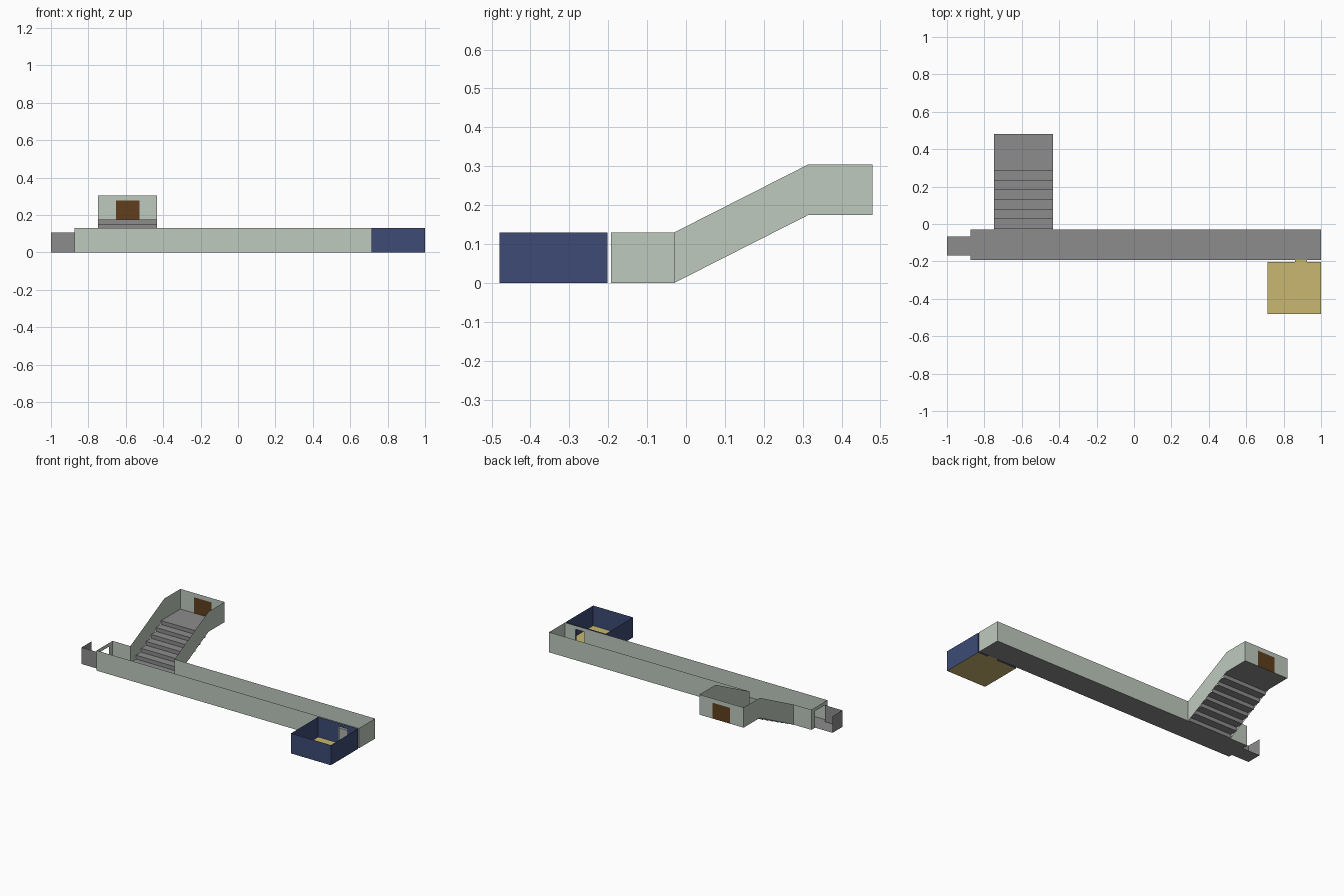
import bpy

if "Cube" in bpy.data.objects:
    bpy.data.objects.remove(bpy.data.objects["Cube"])


def material(name, rgb):
    m = bpy.data.materials.new(name)
    lin = [((c / 255 + 0.055) / 1.055) ** 2.4 for c in rgb]
    m.diffuse_color = (*lin, 1)
    m.use_nodes = True
    m.node_tree.nodes["Principled BSDF"].inputs["Base Color"].default_value = m.diffuse_color
    return m


GREEN = material("pale green wall", (190, 202, 190))
GREY = material("grey floor", (140, 140, 140))
NAVY = material("navy wall", (61, 75, 117))
SAND = material("sand floor", (201, 183, 112))
BROWN = material("brown door", (96, 62, 30))


def sheet(name, verts, faces, mats, indices=None):
    me = bpy.data.meshes.new(name)
    me.from_pydata(verts, [], faces)
    for m in mats:
        me.materials.append(m)
    for i, k in enumerate(indices or []):
        me.polygons[i].material_index = k
    ob = bpy.data.objects.new(name, me)
    bpy.context.collection.objects.link(ob)
    return ob


def floor(name, x0, x1, y0, y1, z, mat):
    sheet(name, [(x0, y0, z), (x1, y0, z), (x1, y1, z), (x0, y1, z)], [(0, 1, 2, 3)], [mat])


def wall(name, axis, at, a0, a1, z0, z1, mat, door=None, fill=None):
    """Upright sheet along x or y; door = (start, end, top) is left open or filled."""
    us = [a0, *(door[:2] if door else ()), a1]
    zs = [z0, *(door[2:] if door else ()), z1]
    n = len(us)
    verts = [(u, at, z) if axis == "x" else (at, u, z) for z in zs for u in us]
    faces, idx = [], []
    for j in range(len(zs) - 1):
        for i in range(n - 1):
            is_door = door and i == 1 and j == 0
            if is_door and not fill:
                continue
            k = j * n + i
            faces.append((k, k + 1, k + n + 1, k + n))
            idx.append(1 if is_door else 0)
    sheet(name, verts, faces, [mat, fill] if fill else [mat], idx)


H = 0.13          # wall height
DOOR_H = 0.107    # doorway height
XL, XR = -0.875, 1.0
YF, YB = -0.193, -0.03
SL, SR = -0.748, -0.432   # stair sides
RL, RF, RB = 0.715, -0.48, -0.202  # side room
DL, DR = 0.86, 0.924      # side room doorway

# corridor
floor("corridor_floor", XL, XR, YF, YB, 0, GREY)
wall("corridor_front_wall", "x", YF, XL, XR, 0, H, GREEN, (DL, DR, DOOR_H))
wall("corridor_back_wall_short", "x", YB, XL, SL, 0, H, GREEN)
wall("corridor_back_wall_long", "x", YB, SR, XR, 0, H, GREEN)
wall("corridor_right_wall", "y", XR, YF, YB, 0, H, GREEN)
wall("corridor_left_wall", "y", XL, YF, YB, 0, H, GREEN, (-0.168, -0.068, DOOR_H))

# end alcove, open at the back
floor("alcove_floor", -1, XL, -0.168, -0.068, 0, GREY)
wall("alcove_front_wall", "x", -0.168, -1, XL, 0, DOOR_H, GREY)
wall("alcove_end_wall", "y", -1, -0.168, -0.068, 0, DOOR_H, GREY)

# side room
floor("room_floor", RL, XR, RF, RB, 0, SAND)
wall("room_front_wall", "x", RF, RL, XR, 0, H, NAVY)
wall("room_back_wall", "x", RB, RL, XR, 0, H, NAVY, (DL, DR, DOOR_H))
wall("room_left_wall", "y", RL, RF, RB, 0, H, NAVY)
wall("room_right_wall", "y", XR, RF, RB, 0, H, NAVY)
floor("room_threshold", DL, DR, RB, YF, 0, SAND)

# stairs and landing as one folded strip
STEPS, TOP, END = 7, 0.175, 0.48
profile = [(YB, 0)]
for i in range(STEPS):
    y = -0.025 + 0.0515 * i
    profile += [(y, TOP * i / STEPS), (y, TOP * (i + 1) / STEPS)]
profile.append((END, TOP))
verts = [(x, y, z) for y, z in profile for x in (SL, SR)]
faces = [(2 * i, 2 * i + 1, 2 * i + 3, 2 * i + 2) for i in range(len(profile) - 1)]
sheet("stairs_and_landing", verts, faces, [GREY])

# sloping side walls of the stairs
path = [(YB, 0), (0.315, TOP), (END, TOP)]
for side, x in (("left", SL), ("right", SR)):
    verts = [(x, y, z + h) for y, z in path for h in (0, H)]
    sheet(f"stair_{side}_wall", verts, [(0, 2, 3, 1), (2, 4, 5, 3)], [GREEN])

# landing end wall with brown door
wall("landing_end_wall", "x", END, SL, SR, TOP, TOP + H, GREEN, (-0.652, -0.527, 0.277), BROWN)
